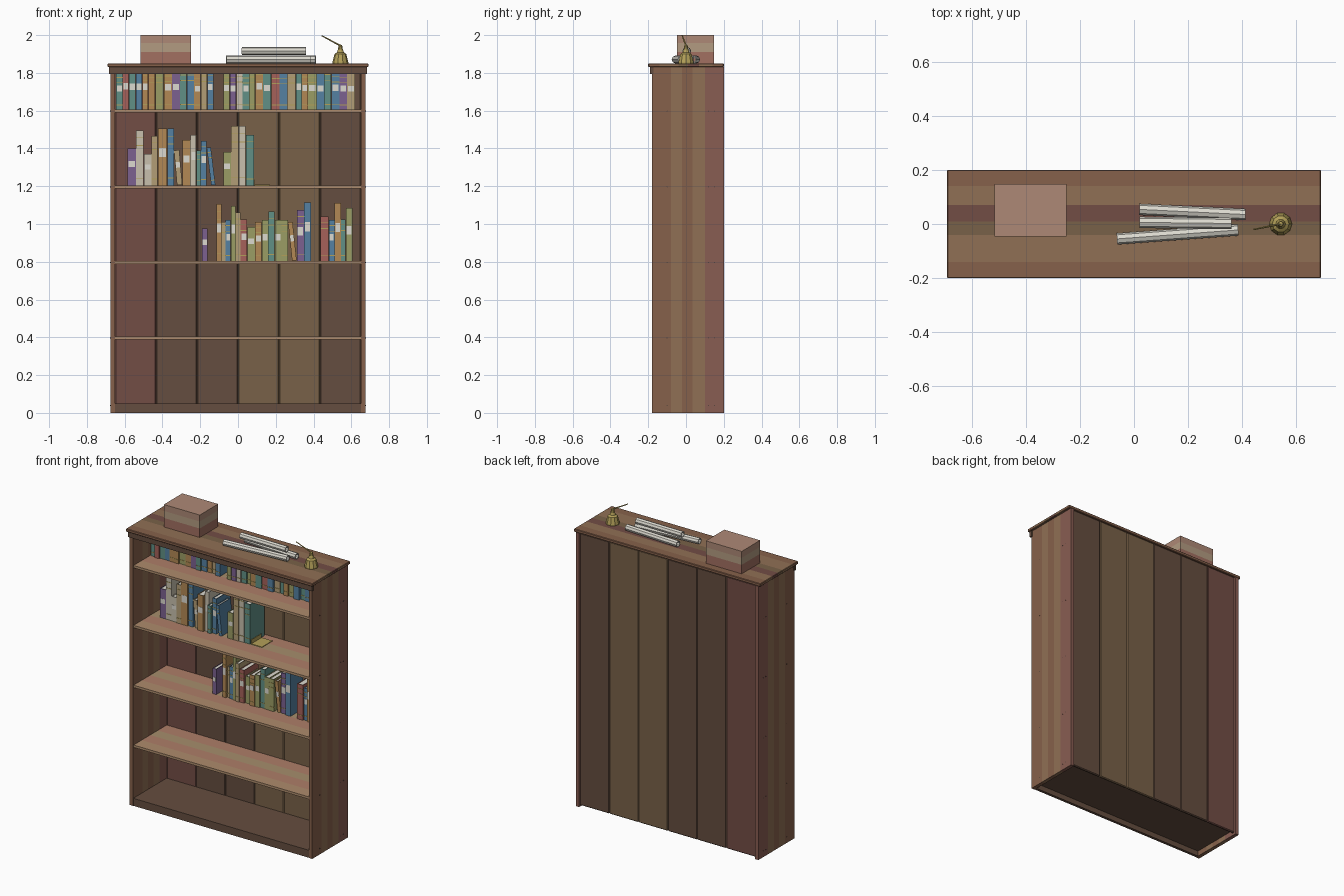
import bpy, bmesh, random
from math import sin, radians, pi
from mathutils import Vector, Matrix

if "Cube" in bpy.data.objects:
    bpy.data.objects.remove(bpy.data.objects["Cube"])

random.seed(4)
PAL = {
    'wood': (.24, .12, .07), 'wood_red': (.25, .11, .085), 'wood_mid': (.28, .16, .09),
    'wood_dark': (.13, .075, .05), 'wood_maroon': (.17, .075, .06), 'wood_olive': (.19, .12, .065),
    'shelf_a': (.42, .26, .15), 'shelf_b': (.42, .21, .14), 'shelf_c': (.38, .27, .15),
    'box_a': (.42, .25, .18), 'box_b': (.45, .33, .22), 'box_c': (.36, .16, .12),
    'paper': (.72, .70, .63), 'brass': (.45, .35, .10), 'nail': (.07, .05, .04),
    'p': (.20, .12, .28), 'c': (.58, .53, .42), 'o': (.45, .25, .09), 'b': (.09, .22, .36),
    't': (.45, .34, .18), 'e': (.12, .28, .24), 'g': (.33, .34, .13), 'r': (.38, .12, .10),
}


def mat(key):
    m = bpy.data.materials.get(key)
    if not m:
        m = bpy.data.materials.new(key)
        m.diffuse_color = (*PAL[key], 1)
        m.use_nodes = True
        m.node_tree.nodes["Principled BSDF"].inputs["Base Color"].default_value = m.diffuse_color
    return m


def finish(name, bm, keys):
    me = bpy.data.meshes.new(name)
    bm.to_mesh(me)
    bm.free()
    for k in keys:
        me.materials.append(mat(k))
    ob = bpy.data.objects.new(name, me)
    bpy.context.collection.objects.link(ob)
    return ob


def add_box(bm, lo, hi, index=0):
    lo, hi = Vector(lo), Vector(hi)
    m = Matrix.Translation((lo + hi) / 2) @ Matrix.Diagonal((*(hi - lo), 1))
    verts = bmesh.ops.create_cube(bm, size=1, matrix=m)['verts']
    for f in {f for v in verts for f in v.link_faces}:
        f.material_index = index


def box(name, lo, hi, key):
    bm = bmesh.new()
    add_box(bm, lo, hi)
    return finish(name, bm, [key])


def banded(name, lo, hi, axis, cuts, keys):
    """One board, divided into coloured strips along an axis."""
    bm = bmesh.new()
    add_box(bm, lo, hi)
    n = Vector([float(i == axis) for i in range(3)])
    for c in cuts:
        bmesh.ops.bisect_plane(bm, geom=bm.verts[:] + bm.edges[:] + bm.faces[:],
                               plane_co=n * c, plane_no=n)
    for f in bm.faces:
        f.material_index = sum(f.calc_center_median()[axis] > c for c in cuts)
    return finish(name, bm, keys)


def rod(name, a, b, r1, r2, sides, key, caps=True):
    a, b = Vector(a), Vector(b)
    d = b - a
    m = Matrix.Translation((a + b) / 2) @ d.to_track_quat('Z', 'Y').to_matrix().to_4x4()
    bm = bmesh.new()
    bmesh.ops.create_cone(bm, cap_ends=caps, segments=sides, radius1=r1, radius2=r2,
                          depth=d.length, matrix=m)
    return finish(name, bm, [key])


# Carcass: sides, top, cornice, plinth and floor
for s, side in ((-1, 'left'), (1, 'right')):
    x0, x1 = sorted((s * .65, s * .675))
    banded(side + '_side', (x0, -.18, 0), (x1, .20, 1.83), 1, (-.08, -.02, .035, .1),
           ('wood', 'wood_mid', 'wood', 'wood_mid', 'wood_red'))
    bm = bmesh.new()
    for z in (.04, .397, .797, 1.197, 1.597):
        for y in (-.10, .12, .15):
            bmesh.ops.create_cone(bm, cap_ends=True, segments=6, radius1=.003, radius2=.003, depth=.003,
                                  matrix=Matrix.Translation((s * .675, y, z)) @ Matrix.Rotation(pi / 2, 4, 'Y'))
    finish(side + '_nails', bm, ['nail'])
top = banded('top_board', (-.69, -.20, 1.83), (.69, .20, 1.85), 1, (-.14, -.04, .01, .07, .14),
             ('wood', 'wood_mid', 'wood_olive', 'wood_maroon', 'wood_mid', 'wood'))
top.modifiers.new('edge', 'BEVEL').width = .003
box('cornice', (-.682, -.19, 1.793), (.682, -.172, 1.83), 'wood_dark')
box('plinth', (-.65, -.178, 0), (.65, -.16, .05), 'wood_dark')
box('floor_board', (-.65, -.16, .035), (.65, .175, .05), 'wood_dark')

# Back planks with chamfered joints
for i in range(6):
    w = 1.30 / 6
    plank = box('back_plank', (-.65 + i * w, .175, .01), (-.65 + (i + 1) * w, .193, 1.83),
                ('wood_maroon', 'wood_dark', 'wood_dark', 'wood_olive', 'wood_olive', 'wood_dark')[i])
    bev = plank.modifiers.new('chamfer', 'BEVEL')
    bev.width, bev.segments = .005, 1

# Shelves
for z in (.405, .805, 1.205, 1.605):
    banded('shelf', (-.65, -.175, z - .016), (.65, .175, z), 1, (-.09, .0, .08),
           ('shelf_a', 'shelf_b', 'shelf_c', 'shelf_b'))


def book(x, z, w, h, key, lean=0):
    """Cover boards, spine, page block, raised bands and an optional label."""
    y0 = random.uniform(-.01, .012)
    y1 = y0 + random.uniform(.125, .155)
    t = .003
    bm = bmesh.new()
    add_box(bm, (0, y0, 0), (t, y1, h))
    add_box(bm, (w - t, y0, 0), (w, y1, h))
    add_box(bm, (t, y0, 0), (w - t, y0 + t, h))
    add_box(bm, (t, y0 + t, .004), (w - t, y1 - .004, h - .004), 1)
    style = random.random()
    if style < .7:
        for f in (.12, .72, .86):
            add_box(bm, (0, y0 - .002, h * f), (w, y0, h * f + .004), 2)
    if style > .4:
        add_box(bm, (w * .12, y0 - .001, h * .5), (w * .88, y0, h * .66), 1)
    bm.transform(Matrix.Translation((x, 0, z)) @ Matrix.Rotation(-radians(lean), 4, 'Y'))
    finish('book', bm, [key, 'paper', 'brass'])


def row(x, z, books):
    """Books side by side; sizes in centimetres, optional lean in degrees."""
    for w, h, key, *lean in books:
        a = lean[0] if lean else 0
        w, h = w / 100, h / 100
        x += h * sin(radians(a))
        book(x, z, w, h, key, a)
        x += w + .001


def full_row(x0, x1, z, keys):
    """Packed run of random widths fitted between two positions."""
    ws = [random.uniform(.8, 1.2) for _ in keys]
    k = (x1 - x0) / sum(ws) * 100
    row(x0, z, [(w * k - .1, random.uniform(19, 21.5), c) for w, c in zip(ws, keys)])


# Top shelf
full_row(-.645, -.13, 1.605, 'ereboogopebotb')
full_row(-.077, .62, 1.605, 'gpcegoerbteogbebpt')
# Second shelf
row(-.585, 1.205, [(4.4, 19.5, 'p'), (4.1, 29, 'c'), (3.9, 16.5, 'c'), (3.3, 26, 't'), (4.9, 30, 'o'),
                   (3.4, 30, 'b'), (2.8, 18.5, 't', 5), (4.2, 24, 'o'), (2.9, 26.5, 'c'),
                   (2.4, 18.5, 'e'), (2.9, 23.5, 'b'), (2.2, 20, 'b', 7)])
row(-.078, 1.205, [(4, 17.5, 'g'), (4, 31.5, 't'), (3.7, 31.5, 'c'), (4.2, 26.5, 'e')])
# Third shelf
row(-.19, .805, [(2.8, 17, 'p')])
row(-.113, .805, [(2.5, 30, 'o'), (2.1, 20.5, 't'), (2.6, 21.5, 'b'), (2.4, 29, 'g'), (2.6, 25.5, 't'),
                  (3.4, 22, 'r'), (4, 18, 'g'), (3.5, 20.5, 'o'), (3.5, 21.5, 'g'), (3.2, 26, 'e'),
                  (3.5, 21.5, 'g'), (3.3, 21.5, 'g'), (2.4, 20.5, 'o', 6), (3.8, 27, 'p'), (3.5, 31, 'b')])
row(.437, .805, [(4.3, 23.5, 'r'), (2.9, 21.5, 'b'), (3.4, 30.5, 'o'), (2.4, 22, 'e'), (3.5, 28, 'g')])

# Brass bookend on the second shelf
bm = bmesh.new()
add_box(bm, (.088, .01, 1.205), (.17, .12, 1.209))
add_box(bm, (.088, .01, 1.209), (.091, .12, 1.235))
finish('bookend', bm, ['brass'])

# Wooden box on top
banded('wooden_box', (-.515, -.047, 1.85), (-.25, .147, 2.0), 2, (1.91, 1.957),
       ('box_c', 'box_b', 'box_a'))

# Rolled papers: two below, one on top
for a, b in (((-.063, -.055, 1.871), (.385, -.022, 1.871)),
             ((.02, .054, 1.871), (.412, .035, 1.871)),
             ((.02, .006, 1.916), (.36, .002, 1.916))):
    roll = rod('paper_roll', a, b, .021, .021, 8, 'paper', caps=False)
    roll.modifiers.new('wall', 'SOLIDIFY').thickness = .006

# Candle snuffer: lathed bell with a slanted handle
bm = bmesh.new()
profile = [(.032, 1.852), (.042, 1.85), (.042, 1.857), (.031, 1.90), (.018, 1.909),
           (.013, 1.925), (.009, 1.946), (0, 1.951)]
vs = [bm.verts.new((r, 0, z)) for r, z in profile]
es = [bm.edges.new(p) for p in zip(vs, vs[1:])]
bmesh.ops.spin(bm, geom=vs + es, cent=(0, 0, 0), axis=(0, 0, 1), angle=2 * pi, steps=10)
bmesh.ops.remove_doubles(bm, verts=bm.verts[:], dist=.0005)
bmesh.ops.recalc_face_normals(bm, faces=bm.faces[:])
finish('snuffer_bell', bm, ['brass']).location = (.542, 0, 0)
rod('snuffer_handle', (.542, 0, 1.944), (.443, -.02, 1.997), .0045, .003, 6, 'brass')
